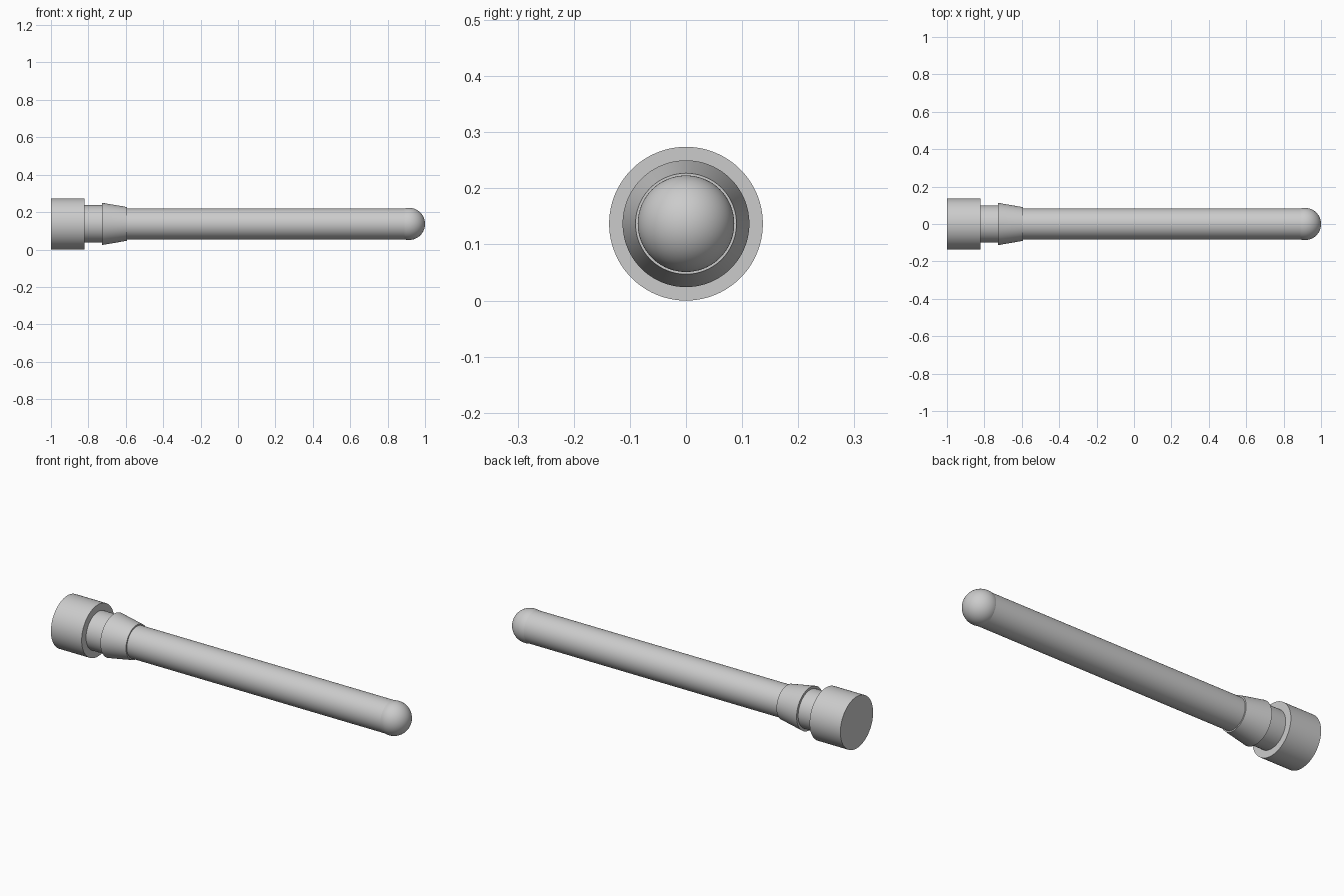
import bpy
import math
from mathutils import Matrix

cube = bpy.data.objects.get("Cube")
if cube:
    bpy.data.objects.remove(cube, do_unlink=True)

AXIS_Z = 0.137
SEGMENTS = 96

# Single grey finish
grey = bpy.data.materials.new("plain grey")
grey.use_nodes = True
colour = (0.6, 0.6, 0.6, 1)
grey.diffuse_color = colour
grey.node_tree.nodes["Principled BSDF"].inputs["Base Color"].default_value = colour


def finish(name):
    obj = bpy.context.object
    obj.name = obj.data.name = name
    obj.data.materials.append(grey)
    bpy.ops.object.shade_smooth_by_angle(angle=math.radians(30))
    return obj


def turned_part(name, x0, x1, r0, r1):
    """Round section along x, radius r0 at x0 and r1 at x1."""
    bpy.ops.mesh.primitive_cone_add(
        vertices=SEGMENTS, radius1=r0, radius2=r1, depth=x1 - x0,
        location=((x0 + x1) / 2, 0, AXIS_Z), rotation=(0, math.pi / 2, 0))
    return finish(name)


# Wide head, neck, tapered collar and long rod
turned_part("head", -1.0, -0.82, 0.137, 0.137)
turned_part("neck", -0.82, -0.727, 0.1, 0.1)
turned_part("tapered_collar", -0.727, -0.593, 0.113, 0.09)
turned_part("rod", -0.593, 0.915, 0.083, 0.083)

# Ball tip, slightly wider than the rod
bpy.ops.mesh.primitive_uv_sphere_add(
    segments=SEGMENTS, ring_count=48, radius=0.086, location=(0.914, 0, AXIS_Z))
tip = finish("ball_tip")
tip.data.transform(Matrix.Rotation(math.pi / 2, 4, "Y"))
